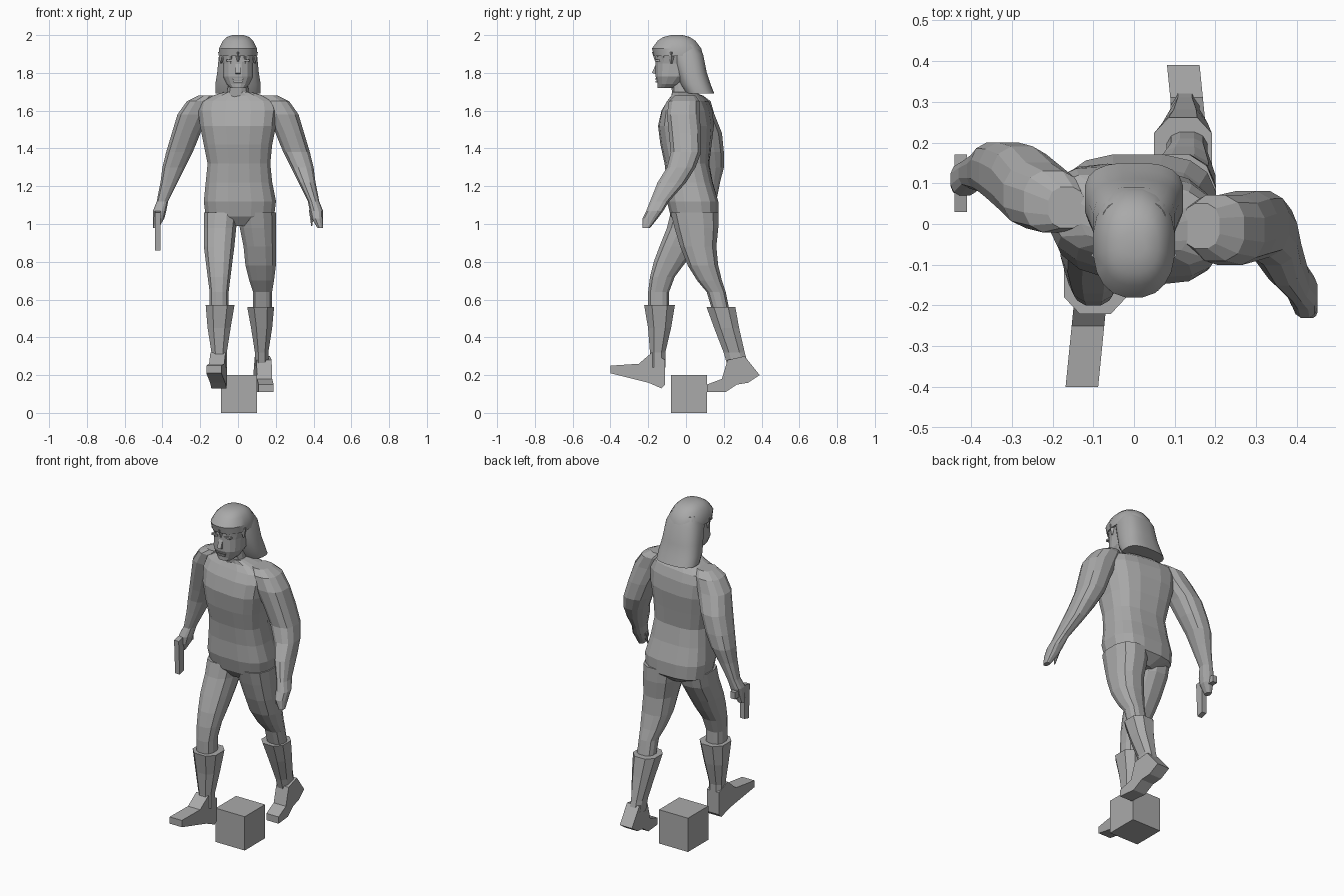
import bpy, bmesh, math
from mathutils import Vector

default_cube = bpy.data.objects.get("Cube")
if default_cube:
    bpy.data.objects.remove(default_cube, do_unlink=True)

UNIT = 0.01  # all shapes are given in hundredths

grey = bpy.data.materials.new("plain_grey")
grey.use_nodes = True
colour = (0.4, 0.4, 0.4, 1)
grey.diffuse_color = colour
grey.node_tree.nodes["Principled BSDF"].inputs["Base Color"].default_value = colour


def finish(name, bm, smooth_angle=None):
    """Turn a bmesh into a named grey object."""
    bmesh.ops.recalc_face_normals(bm, faces=bm.faces[:])
    bmesh.ops.scale(bm, vec=Vector((UNIT, UNIT, UNIT)), verts=bm.verts[:])
    mesh = bpy.data.meshes.new(name)
    bm.to_mesh(mesh)
    bm.free()
    mesh.materials.append(grey)
    obj = bpy.data.objects.new(name, mesh)
    bpy.context.collection.objects.link(obj)
    if smooth_angle:
        bpy.ops.object.select_all(action='DESELECT')
        obj.select_set(True)
        bpy.context.view_layer.objects.active = obj
        bpy.ops.object.shade_smooth_by_angle(angle=math.radians(smooth_angle))
    return obj


def rounded(value, power):
    return math.copysign(abs(value) ** power, value)


def loft(name, slices, sides=12, power=0.8, yaw=None, smooth_angle=None):
    """Skin level slices (z, x_min, x_max, y_min, y_max); yaw(z) shears y by x."""
    bm = bmesh.new()
    rings = []
    for z, x_min, x_max, y_min, y_max in slices:
        ring = []
        for i in range(sides):
            a = math.tau * (i + 0.5) / sides
            dx = rounded(math.cos(a), power) * (x_max - x_min) / 2
            dy = rounded(math.sin(a), power) * (y_max - y_min) / 2
            # stretch so the polygon reaches its bounds
            dx, dy = dx / math.cos(math.pi / sides), dy / math.cos(math.pi / sides)
            if yaw:
                dy += yaw(z) * dx
            ring.append(bm.verts.new(((x_min + x_max) / 2 + dx,
                                      (y_min + y_max) / 2 + dy, z)))
        rings.append(ring)
    for low, high in zip(rings, rings[1:]):
        for i in range(sides):
            j = (i + 1) % sides
            bm.faces.new((low[i], low[j], high[j], high[i]))
    bm.faces.new(rings[0])
    bm.faces.new(rings[-1])
    return finish(name, bm, smooth_angle)


def side_profile(name, points, x_min, x_max, splay=0, pivot=0):
    """Extrude a (y, z) outline across x; splay slides x along y."""
    bm = bmesh.new()
    caps = [[bm.verts.new((x + splay * (y - pivot), y, z)) for y, z in points]
            for x in (x_min, x_max)]
    for i in range(len(points)):
        j = (i + 1) % len(points)
        bm.faces.new((caps[0][i], caps[0][j], caps[1][j], caps[1][i]))
    for cap in caps:
        bm.faces.new(cap)
    return finish(name, bm)


def block(name, x_min, x_max, y_min, y_max, z_min, z_max):
    outline = [(y_min, z_min), (y_max, z_min), (y_max, z_max), (y_min, z_max)]
    return side_profile(name, outline, x_min, x_max)


def spike(name, base, tip, radius, sides=4):
    """Small pyramid pointing from base to tip."""
    base, tip = Vector(base), Vector(tip)
    bm = bmesh.new()
    bmesh.ops.create_cone(bm, segments=sides, cap_ends=True, radius1=radius,
                          radius2=radius * 0.2, depth=(tip - base).length)
    turn = (tip - base).to_track_quat('Z', 'Y').to_matrix()
    bmesh.ops.rotate(bm, verts=bm.verts[:], matrix=turn)
    bmesh.ops.translate(bm, verts=bm.verts[:], vec=(base + tip) / 2)
    return finish(name, bm)


# Torso, twisted more towards the shoulders
loft("torso", [
    (99, -6, 8, -4, 11), (104, -17, 19, -8, 17), (112, -18, 20, -10, 17),
    (122, -17, 18, -10, 14), (132, -16, 17, -11, 12), (142, -18, 18, -13, 13),
    (152, -20, 20, -14, 14), (160, -21, 21, -12, 13), (165, -20, 20, -9, 11),
    (168, -13, 13, -7, 8), (170, -7, 7, -7, 4)],
    sides=16, power=0.7, yaw=lambda z: -0.15 * max(0, (z - 115) / 50))
loft("neck", [(166, -6, 6, -7, 4), (176, -5, 5, -8, 3)])

# Arms share their front outline and differ in depth
arm_outline = [(168, 12, 21), (165, 13, 27), (158, 15, 32), (148, 20, 35),
               (138, 24, 38), (130, 28, 40), (122, 32, 41), (112, 37, 43),
               (107, 38, 45), (103, 39, 45), (98, 42, 45)]
left_depth = [(-6, 5), (-9, 7), (-10, 7), (-9, 8), (-8, 8), (-10, 5),
              (-15, 0), (-19, -9), (-21, -12), (-23, -15), (-23, -19)]
right_depth = [(-1, 9), (-2, 13), (-1, 15), (2, 19), (5, 20), (7, 20),
               (8, 18), (9, 16), (7, 15), (7, 14), (8, 12)]
loft("left_arm", [o + d for o, d in zip(arm_outline, left_depth)])
loft("right_arm", [(z, -b, -a) + d
                   for (z, a, b), d in zip(arm_outline, right_depth)])
spike("left_thumb", (39, -17, 107), (39, -20, 99), 1.6, 6)

# Hand weapon held pointing down
side_profile("weapon_barrel", [(3, 106), (8, 107), (8, 87), (4, 86)], -44, -41)
block("weapon_grip", -44, -41, 7, 17, 102, 106)

# Legs in mid stride
loft("right_leg", [
    (55, -15, -5, -20, -9), (64, -15, -5, -20, -9), (72, -16, -4, -19, -6),
    (80, -17, -3, -17, 0), (88, -18, -2, -14, 5), (98, -18, -1, -10, 11),
    (106, -18, 0, -8, 13)])
loft("left_leg", [
    (54, 8, 18, 14, 23), (64, 8, 18, 11, 21), (70, 6, 19, 6, 19),
    (78, 4, 20, 1, 17), (88, 3, 20, -3, 16), (98, 1, 20, -6, 17),
    (106, 0, 20, -8, 17)])

# Boots with flared cuffs
loft("right_boot_shaft", [
    (24, -14, -6, -19, -11), (32, -14, -6, -19, -11), (45, -16, -4, -20, -8),
    (57, -17, -2, -22, -6)], sides=8)
side_profile("right_boot_foot", [
    (-40, 25), (-40, 21), (-28, 18), (-20, 16), (-13, 13), (-11, 15),
    (-11, 28), (-18, 32), (-25, 26)], -14, -6, splay=0.1, pivot=-12)
loft("left_boot_shaft", [
    (25, 9, 16, 22, 33), (32, 9, 16, 20, 31), (45, 7, 18, 15, 28),
    (56, 5, 19, 11, 26)], sides=8)
side_profile("left_boot_foot", [
    (11, 15), (11, 11), (21, 11), (27, 15), (33, 16), (39, 20), (31, 30),
    (22, 28), (19, 18)], 9, 17, splay=-0.1, pivot=30)

# Head and face
loft("head", [
    (172, -4, 4, -15, -6), (174, -6, 6, -15, -3), (178, -8, 8, -16, 2),
    (185, -8, 8, -16, 4), (190, -9, 9, -16, 5), (195, -8, 8, -14, 4)], sides=16)
side_profile("nose", [(-15, 187), (-18, 180), (-15, 179)], -1.2, 1.2)
block("upper_lip", -3, 3, -16.4, -14, 176.4, 177)
block("lower_lip", -2.4, 2.4, -16.2, -14, 175, 175.8)
for side, label in ((-1, "right"), (1, "left")):
    block(label + "_brow", side * 2, side * 6, -16.4, -13, 186, 187)

# Hair: rounded cap, long flared back and a ragged fringe
loft("hair_cap", [
    (189, -10, 10, -17, 9), (193, -10, 10, -18, 8), (197, -8, 8, -15, 5),
    (199, -6, 6, -12, 2), (200, -3, 3, -8, -2)],
    sides=20, power=0.85, smooth_angle=30)
loft("long_hair", [
    (169, -12, 12, 0, 15), (174, -12, 12, -3, 13), (180, -11, 11, -5, 11),
    (190, -10, 10, -8, 9), (195, -8, 8, -8, 6)],
    sides=20, power=0.75, smooth_angle=30)
for i in range(-3, 4):
    a = i * 0.42
    x, y = 9 * math.sin(a), -4 - 12 * math.cos(a)
    spike("fringe_lock", (x, y, 191), (x * 1.05, y, 186 - i % 2), 2)

# Block underfoot
block("floor_block", -9, 10, -8, 11, 0, 20)
